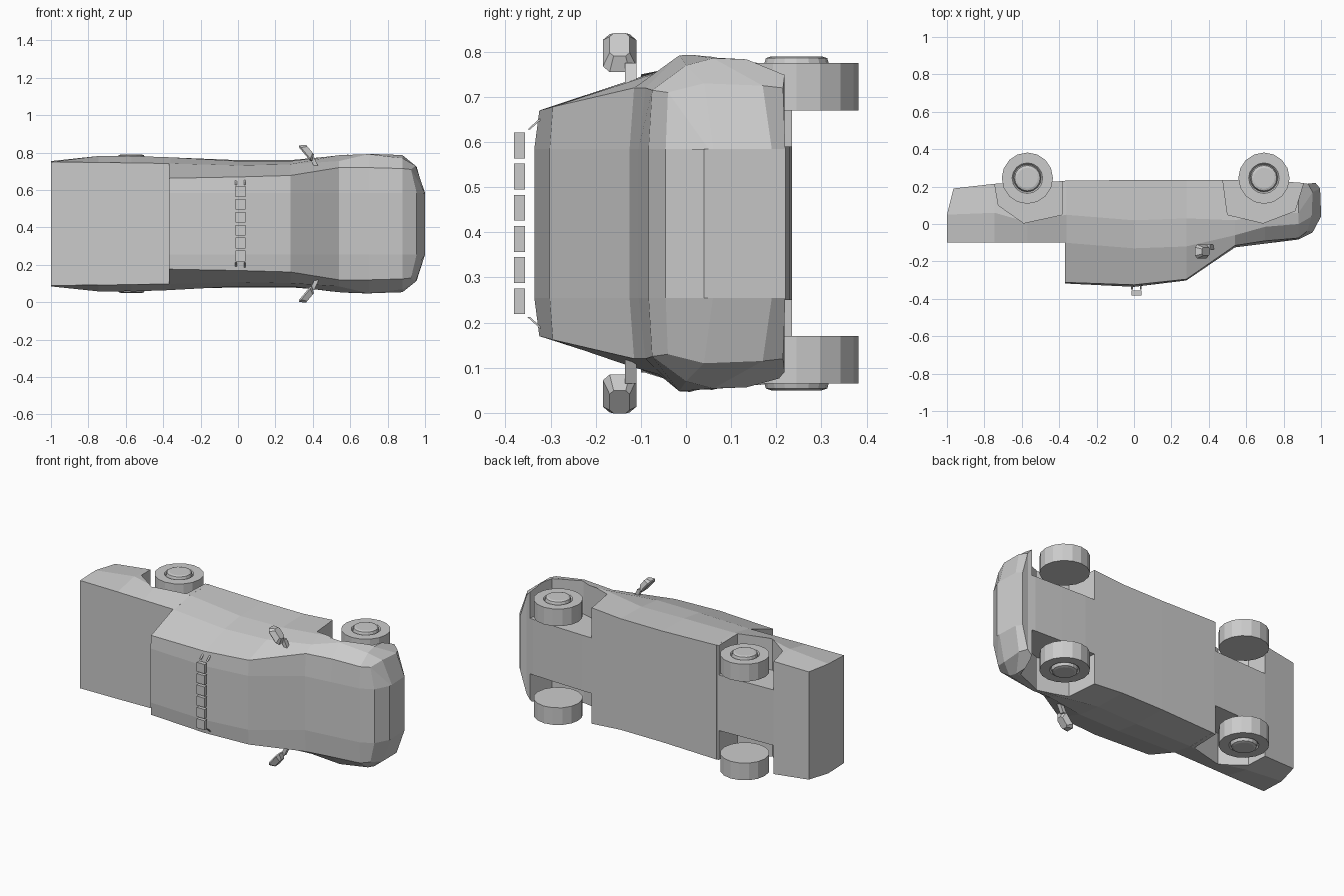
import bpy, bmesh, math
from mathutils import Vector

cube = bpy.data.objects.get("Cube")
if cube:
    bpy.data.objects.remove(cube, do_unlink=True)

MID = 0.42  # the truck lies on its side: roof to -y, width along z

grey = bpy.data.materials.new("light_grey")
grey.use_nodes = True
grey.diffuse_color = (0.6, 0.6, 0.6, 1)
grey.node_tree.nodes["Principled BSDF"].inputs["Base Color"].default_value = (0.6, 0.6, 0.6, 1)


def finish(name, bm):
    bmesh.ops.remove_doubles(bm, verts=bm.verts, dist=0.0001)
    bmesh.ops.recalc_face_normals(bm, faces=bm.faces)
    mesh = bpy.data.meshes.new(name)
    bm.to_mesh(mesh)
    bm.free()
    mesh.materials.append(grey)
    obj = bpy.data.objects.new(name, mesh)
    bpy.context.collection.objects.link(obj)
    return obj


def loft(name, rings):
    """Skin closed rings of points and cap both ends."""
    bm = bmesh.new()
    rows = [[bm.verts.new(p) for p in ring] for ring in rings]
    n = len(rows[0])
    for r, s in zip(rows, rows[1:]):
        for i in range(n):
            j = (i + 1) % n
            bm.faces.new((r[i], r[j], s[j], s[i]))
    bm.faces.new(rows[0])
    bm.faces.new(rows[-1])
    return finish(name, bm)


def both_sides(half):
    """Close a half section given as (x, y, half width)."""
    return ([(x, y, MID + w) for x, y, w in half] +
            [(x, y, MID - w) for x, y, w in reversed(half)])


def section(x, *half):
    return both_sides([(x, y, w) for y, w in half])


def box(name, centre, size):
    bm = bmesh.new()
    bmesh.ops.create_cube(bm, size=1)
    for v in bm.verts:
        v.co = Vector(centre) + v.co * Vector(size)
    return finish(name, bm)


# Covered bed
bed = loft("bed", [
    both_sides([(-1, -0.1, 0.33), (-1, 0.05, 0.335), (-0.965, 0.19, 0.33)]),
    section(-0.745, (-0.1, 0.328), (0.06, 0.362), (0.215, 0.345)),
    section(-0.57, (-0.1, 0.325), (0.01, 0.362), (0.222, 0.35)),
    section(-0.36, (-0.1, 0.322), (0.05, 0.355), (0.23, 0.35)),
])

# Cab, bonnet and nose
cab = loft("cab_and_bonnet", [
    section(-0.37, (-0.318, 0.165), (-0.312, 0.243), (-0.1, 0.322), (0.05, 0.355), (0.232, 0.35)),
    section(0, (-0.336, 0.165), (-0.325, 0.25), (-0.13, 0.312), (0.02, 0.335), (0.235, 0.34)),
    section(0.28, (-0.302, 0.165), (-0.295, 0.258), (-0.12, 0.318), (0.03, 0.335), (0.235, 0.34)),
    section(0.54, (-0.125, 0.165), (-0.115, 0.3), (-0.06, 0.335), (0.02, 0.366), (0.235, 0.36)),
    section(0.7, (-0.105, 0.165), (-0.09, 0.3), (-0.015, 0.372), (0.05, 0.376), (0.23, 0.362)),
    section(0.88, (-0.083, 0.165), (-0.075, 0.295), (0, 0.35), (0.06, 0.366), (0.222, 0.36)),
    both_sides([(0.955, -0.045, 0.165), (0.925, -0.04, 0.29), (0.95, 0.04, 0.31),
                (0.955, 0.17, 0.305), (0.93, 0.215, 0.3)]),
    both_sides([(1, 0.04, 0.165), (1, 0.05, 0.165), (1, 0.06, 0.165),
                (0.995, 0.19, 0.165), (0.97, 0.22, 0.165)]),
])


# Wheel wells cut into the body
def cut_wells(body, outline):
    for s in (1, -1):
        cutter = loft("well_cutter", [[(x, y, MID + s * w) for x, y in outline]
                                      for w in (0.17, 0.5)])
        cutter.hide_render = True
        mod = body.modifiers.new("well", "BOOLEAN")
        mod.operation = "DIFFERENCE"
        mod.solver = "EXACT"
        mod.object = cutter
        graph = bpy.context.evaluated_depsgraph_get()
        mesh = bpy.data.meshes.new_from_object(body.evaluated_get(graph))
        body.modifiers.clear()
        body.data = mesh
        bpy.data.objects.remove(cutter, do_unlink=True)


cut_wells(bed, [(-0.745, 0.4), (-0.745, 0.215), (-0.725, 0.1), (-0.59, 0.005),
                (-0.385, 0.05), (-0.38, 0.4)])
cut_wells(cab, [(0.47, 0.4), (0.475, 0.235), (0.5, 0.05), (0.69, 0.005),
                (0.86, 0.07), (0.905, 0.215), (0.905, 0.4)])

# Wheels: sixteen-sided tyre with a raised hub
WHEEL = [(0.25, 0.137), (0.355, 0.137), (0.355, 0.082), (0.345, 0.074),
         (0.366, 0.068), (0.37, 0.056)]
TURN = [math.tau * i / 16 for i in range(16)]
for side, s in (("upper", 1), ("lower", -1)):
    for place, x in (("front", 0.695), ("rear", -0.57)):
        loft(f"{place}_{side}_wheel",
             [[(x + r * math.cos(a), 0.245 + r * math.sin(a), MID + s * w) for a in TURN]
              for w, r in WHEEL])

    # Wing mirror: octagonal head tapering forward, on a short stalk
    rings = []
    for scale, dx, dw in ((0.85, -0.006, -0.005), (1, 0, 0), (0.6, 0.023, 0.019)):
        ring = []
        for t, h in ((-1, -0.6), (-0.7, -1), (0.7, -1), (1, -0.6),
                     (1, 0.6), (0.7, 1), (-0.7, 1), (-1, 0.6)):
            ring.append((0.362 + dx + 0.035 * t * scale, -0.147 + 0.037 * h * scale,
                         MID + s * (0.377 + dw - 0.042 * t * scale)))
        rings.append(ring)
    loft(f"{side}_mirror_head", rings)
    loft(f"{side}_mirror_stalk",
         [[(x + dx, y, MID + s * w) for dx, y in
           ((-0.012, -0.135), (0.012, -0.135), (0.012, -0.11), (-0.012, -0.11))]
          for x, w in ((0.395, 0.355), (0.425, 0.29))])

    # Roof light bar brackets
    for x in (-0.01, 0.036):
        loft(f"{side}_light_bracket",
             [[(x + dx, y + dy, MID + s * w) for dx, dy in
               ((-0.005, -0.003), (0.005, -0.003), (0.005, 0.003), (-0.005, 0.003))]
              for y, w in ((-0.348, 0.208), (-0.315, 0.238))])

# Row of six roof lights
for i in range(6):
    box("roof_light", (0.014, -0.369, MID + (i - 2.5) * 0.069), (0.054, 0.025, 0.057))
